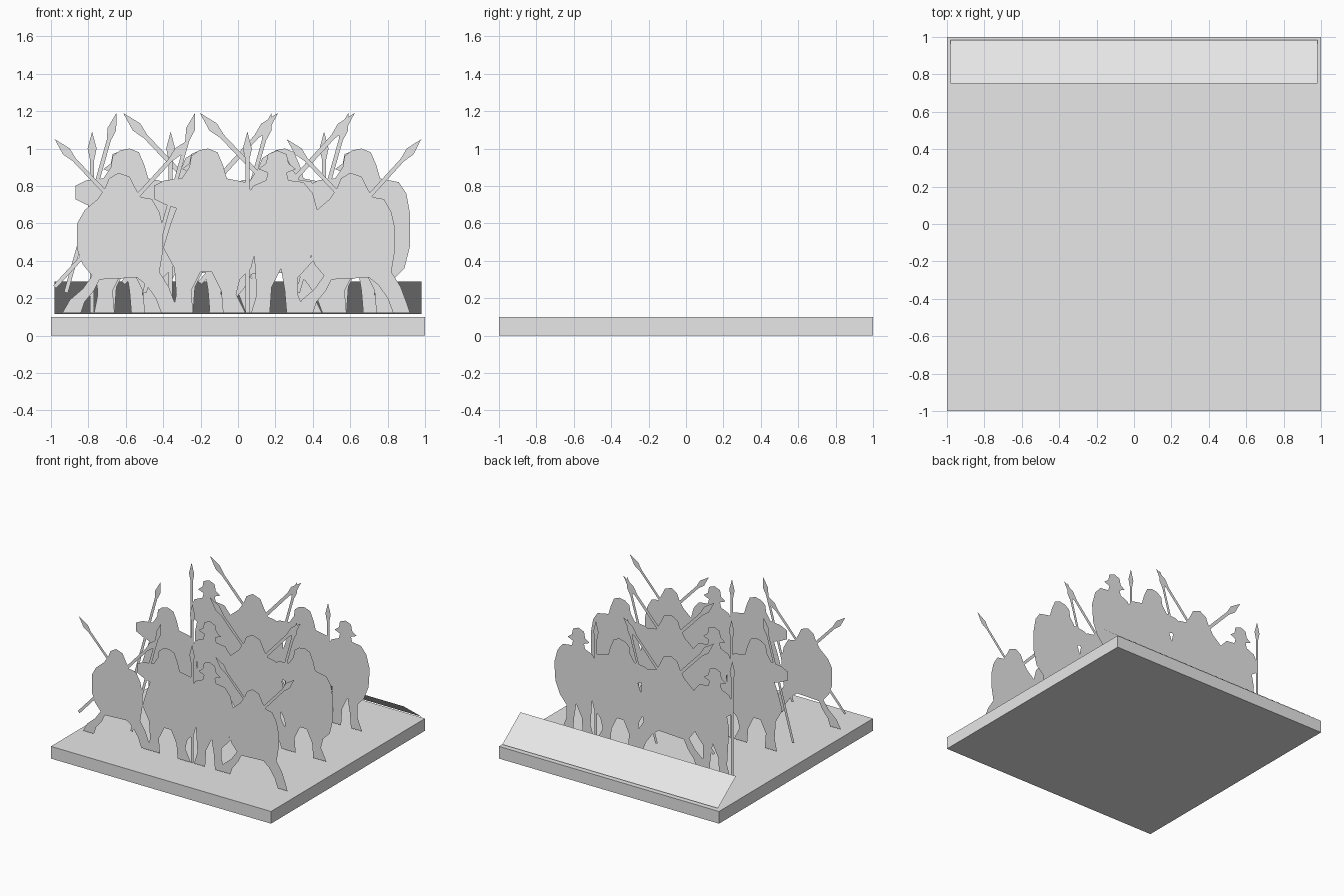
import bpy
import bmesh
from mathutils import Vector

cube = bpy.data.objects.get("Cube")
if cube:
    bpy.data.objects.remove(cube, do_unlink=True)

# One plain grey for everything
grey = bpy.data.materials.new("plain_grey")
grey.use_nodes = True
grey.diffuse_color = (0.8, 0.8, 0.8, 1)
grey.node_tree.nodes["Principled BSDF"].inputs["Base Color"].default_value = (0.8, 0.8, 0.8, 1)

GROUND = 0.115   # height of the soles
UNIT = 0.01      # outlines are drawn in hundredths


def add_object(name, mesh, location=(0, 0, 0), scale=1.0):
    obj = bpy.data.objects.new(name, mesh)
    obj.location = location
    obj.scale = (scale, scale, scale)
    bpy.context.collection.objects.link(obj)
    return obj


def finish(name, bm):
    mesh = bpy.data.meshes.new(name)
    bm.to_mesh(mesh)
    bm.free()
    mesh.materials.append(grey)
    return mesh


def spear_outline(butt, tip, half=1.1, blade=15, blade_half=2.4):
    """Thin shaft with a leaf-shaped blade, from butt to tip."""
    butt, tip = Vector(butt), Vector(tip)
    along = (tip - butt).normalized()
    side = Vector((along.y, -along.x))
    neck, belly = tip - along * blade, tip - along * blade * 0.6
    right = [butt + side * half, neck + side * half, belly + side * blade_half]
    left = [belly - side * blade_half, neck - side * half, butt - side * half]
    return [tuple(p) for p in right + [tip] + left]


def cutout(name, body, spears):
    """Flat upright silhouette: one body face and its spears just behind."""
    bm = bmesh.new()
    layers = [(body, 0.0)] + [(spear_outline(*s), 0.002) for s in spears]
    for outline, depth in layers:
        face = bm.faces.new([bm.verts.new((x * UNIT, depth, z * UNIT - GROUND)) for x, z in outline])
        face.normal_update()
        if face.normal.y > 0:
            face.normal_flip()
    return finish(name, bm)


# Crouching warrior: wide shield, splayed legs, two crossed spears
crouched = cutout("crouched_warrior", [
    (-2, 87), (4, 85), (7, 79), (10, 74), (16, 73), (20, 66), (22, 57), (22, 46),
    (20, 34), (25, 26), (28, 18), (30, 12), (21, 12), (18, 20), (13, 27), (8, 31),
    (-12, 30), (-15, 24), (-20, 18), (-22, 12), (-32, 12), (-28, 19), (-21, 25),
    (-16, 32), (-21, 38), (-24, 46), (-24, 60), (-20, 67), (-13, 73), (-9, 79), (-7, 84),
], [((2, 65), (-36, 105)), ((-36, 26), (36, 105))])

# Striding warrior: crested helmet, large shield, steep spear
striding = cutout("striding_warrior", [
    (4, 100), (9, 98), (12, 91), (14, 84), (24, 82), (28, 76), (30, 65), (30, 48),
    (27, 36), (21, 30), (19, 22), (24, 12), (12, 12), (11, 24), (6, 34), (0, 34),
    (-5, 24), (-4, 12), (-15, 12), (-13, 22), (-14, 36), (-20, 47), (-16, 60),
    (-13, 68), (-19, 70), (-25, 73), (-25, 80), (-19, 83), (-10, 84), (-6, 90),
    (-5, 96), (-1, 99),
], [((-30, 23), (-3, 119))])

# Standing guard: brimmed helmet, round shield, upright spear
guard = cutout("standing_guard", [
    (0, 99), (5, 97), (6, 92), (10, 89), (5, 87), (6, 83), (14, 82), (19, 76),
    (22, 65), (21, 50), (17, 40), (11, 33), (11, 22), (15, 12), (5, 12), (4, 24),
    (2, 36), (-3, 26), (-4, 12), (-14, 12), (-11, 22), (-12, 38), (-13, 52),
    (-11, 62), (-17, 66), (-17, 72), (-13, 80), (-6, 83), (-5, 87), (-10, 89),
    (-6, 92), (-5, 97),
], [((-16, 12), (-16, 109))])

# Three ranks of four; the order moves one place along in each rank
order = [crouched, striding, guard]
places = [-0.62, -0.2, 0.21, 0.62]
ranks = [("front", -0.67), ("middle", -0.08), ("back", 0.51)]
for r, (rank, y) in enumerate(ranks):
    for i, x in enumerate(places):
        mesh = order[(i + r) % len(order)]
        scale = 1.15 if mesh is crouched and r > 0 else 1.0
        add_object(f"{rank}_{mesh.name}_{i + 1}", mesh, (x, y, GROUND), scale)

# Square base slab
bm = bmesh.new()
bmesh.ops.create_cube(bm, size=1)
bmesh.ops.scale(bm, vec=(2, 2, 0.1), verts=bm.verts)
bmesh.ops.translate(bm, vec=(0, 0, 0.05), verts=bm.verts)
add_object("base", finish("base", bm))

# Blank sloping panel along the back edge
bm = bmesh.new()
corners = [(-0.98, 0.75, 0.29), (0.98, 0.75, 0.29), (0.98, 0.985, GROUND), (-0.98, 0.985, GROUND)]
face = bm.faces.new([bm.verts.new(c) for c in corners])
face.normal_update()
if face.normal.z < 0:
    face.normal_flip()
add_object("sloping_panel", finish("sloping_panel", bm))
